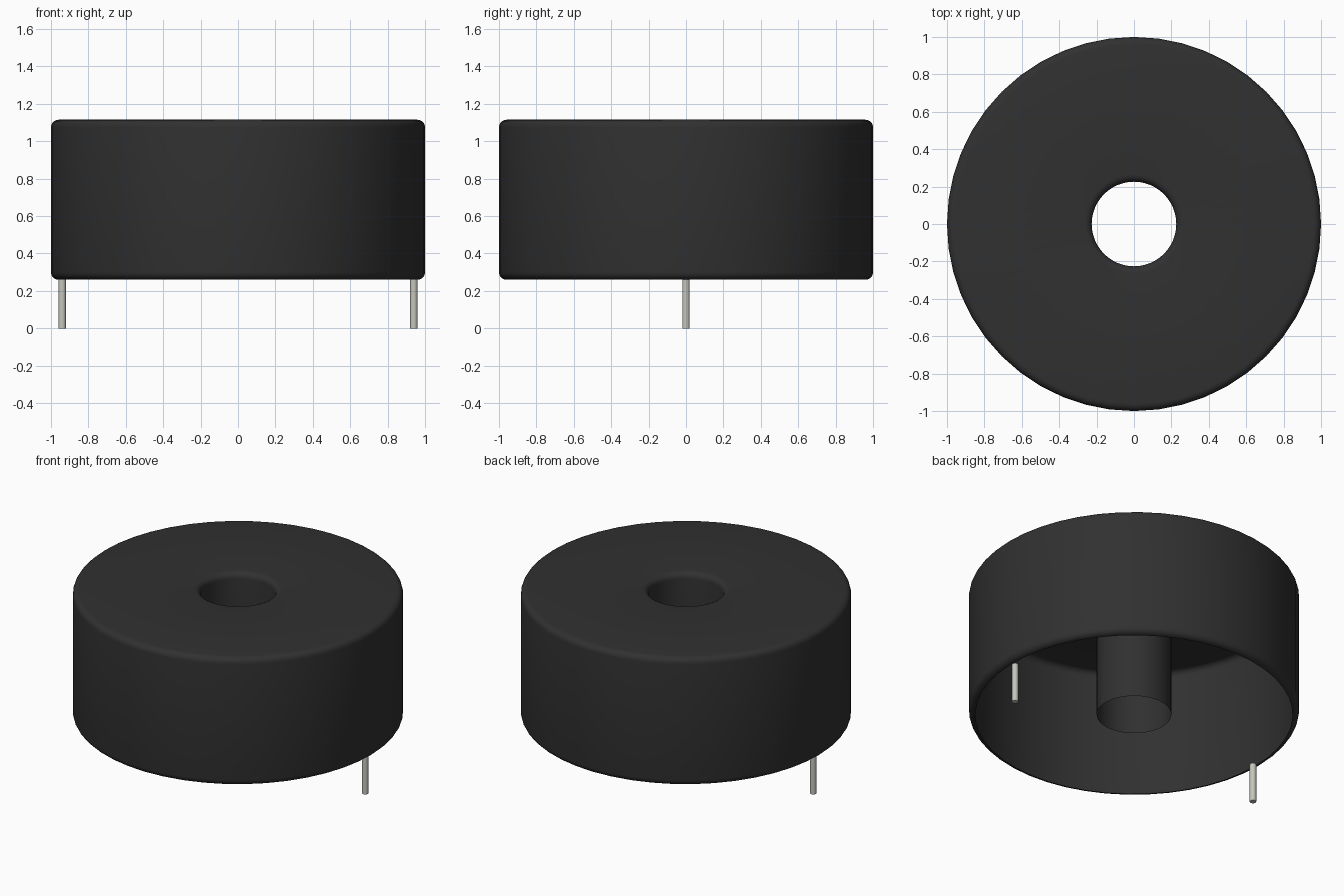
import bpy, bmesh, math

if "Cube" in bpy.data.objects:
    bpy.data.objects.remove(bpy.data.objects["Cube"], do_unlink=True)

BOTTOM, TOP = 0.26, 1.115
OUTER, HOLE, FILLET = 1.0, 0.226, 0.04


def material(name, color):
    mat = bpy.data.materials.new(name)
    mat.use_nodes = True
    mat.diffuse_color = color
    bsdf = next(n for n in mat.node_tree.nodes if n.type == 'BSDF_PRINCIPLED')
    bsdf.inputs["Base Color"].default_value = color
    bsdf.inputs["Roughness"].default_value = 0.6
    return mat


def arc(cx, cz, start, end, steps=5):
    """Quarter-round fillet points in the radius/height plane."""
    angles = [math.radians(start + (end - start) * i / steps) for i in range(steps + 1)]
    return [(cx + FILLET * math.cos(a), cz + FILLET * math.sin(a)) for a in angles]


def lathe(name, profile, segments, mat):
    """Spin a profile around the vertical axis into an open shell."""
    bm = bmesh.new()
    verts = [bm.verts.new((r, 0, z)) for r, z in profile]
    edges = [bm.edges.new(pair) for pair in zip(verts, verts[1:])]
    bmesh.ops.spin(bm, geom=verts + edges, cent=(0, 0, 0), axis=(0, 0, 1),
                   angle=math.tau, steps=segments, use_merge=True)
    bmesh.ops.remove_doubles(bm, verts=bm.verts, dist=0.0001)
    bm.normal_update()
    # Keep the shell facing outward, judged by its flat top
    if sum(f.normal.z * f.calc_area() for f in bm.faces) < 0:
        bmesh.ops.reverse_faces(bm, faces=bm.faces)
    mesh = bpy.data.meshes.new(name)
    bm.to_mesh(mesh)
    bm.free()
    for poly in mesh.polygons:
        poly.use_smooth = True
    mesh.materials.append(mat)
    obj = bpy.data.objects.new(name, mesh)
    bpy.context.collection.objects.link(obj)
    return obj


black = material("black plastic", (0.03, 0.03, 0.03, 1))
metal = material("tinned metal", (0.56, 0.56, 0.50, 1))

# Thin round housing: open below, with a tube running down from the top hole
profile = arc(OUTER - FILLET, BOTTOM + FILLET, -90, 0)
profile += arc(OUTER - FILLET, TOP - FILLET, 0, 90)
profile += arc(HOLE + FILLET, TOP - FILLET, 90, 180)
profile.append((HOLE, BOTTOM))
lathe("housing", profile, 48, black)

# Two contact pins under the rim
for side, x in (("right", -0.94), ("left", 0.94)):
    bpy.ops.mesh.primitive_cylinder_add(vertices=16, radius=0.02, depth=BOTTOM,
                                        location=(x, 0, BOTTOM / 2))
    pin = bpy.context.object
    pin.name = side + "_pin"
    pin.data.materials.append(metal)
    bpy.ops.object.shade_smooth_by_angle(angle=math.radians(40))
